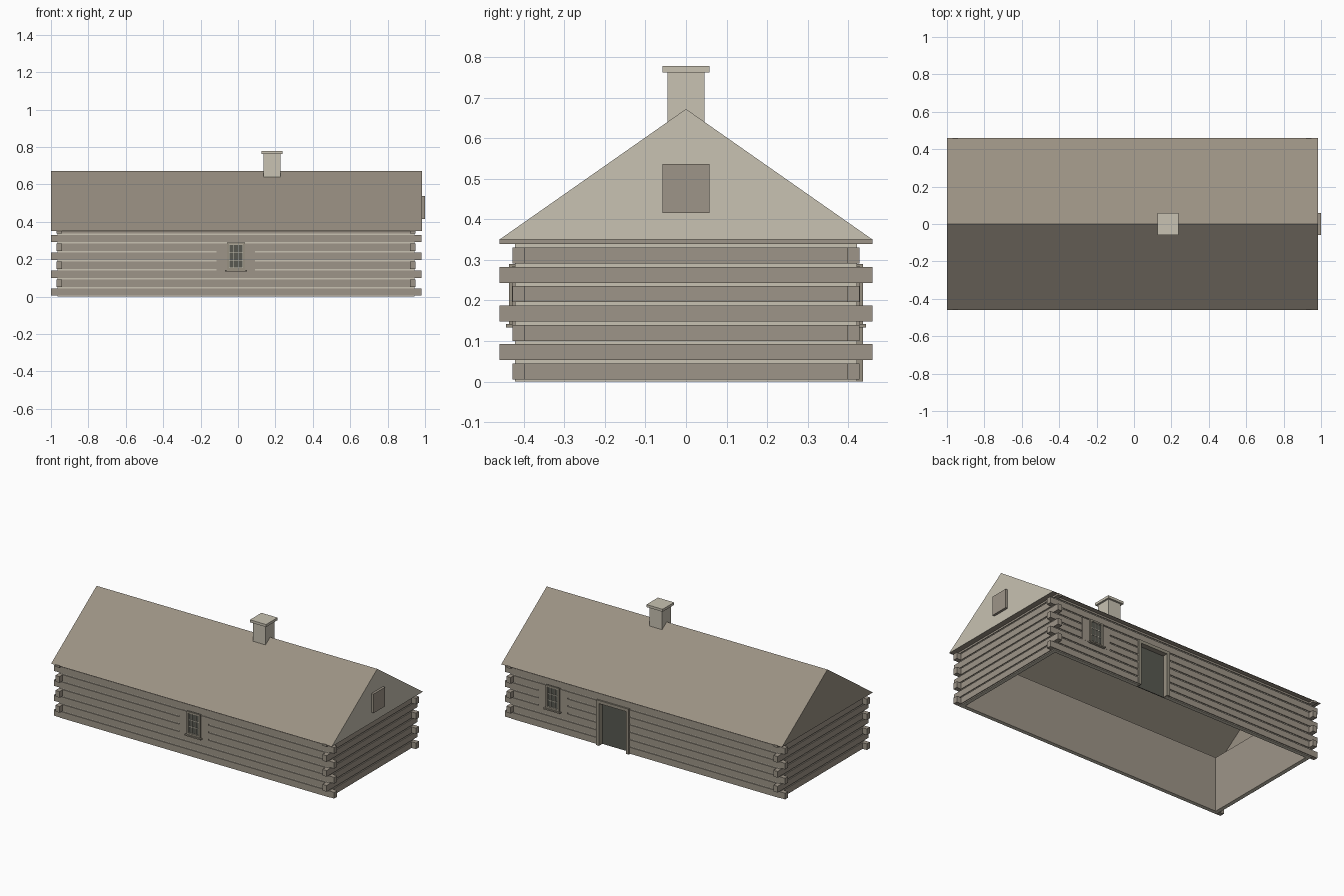
import bpy, bmesh
from mathutils import Matrix, Vector

cube = bpy.data.objects.get("Cube")
if cube:
    bpy.data.objects.remove(cube, do_unlink=True)


def material(name, *rgb):
    lin = [((c / 255 + 0.055) / 1.055) ** 2.4 for c in rgb] + [1.0]
    m = bpy.data.materials.new(name)
    m.use_nodes = True
    m.diffuse_color = lin
    m.node_tree.nodes["Principled BSDF"].inputs["Base Color"].default_value = lin
    return m


LOG = material("weathered log", 158, 149, 136)
LIGHT = material("pale mortar", 200, 194, 178)
ROOF = material("roof brown", 154, 145, 131)
TRIM = material("trim", 152, 145, 130)
DARK = material("dark glass and door", 88, 89, 81)


def finish(name, bm, *mats):
    me = bpy.data.meshes.new(name)
    bm.to_mesh(me)
    bm.free()
    for m in mats:
        me.materials.append(m)
    ob = bpy.data.objects.new(name, me)
    bpy.context.collection.objects.link(ob)
    return ob


def boxes(name, items, *mats):
    """One object from boxes given as (x0, x1, y0, y1, z0, z1)."""
    bm = bmesh.new()
    for x0, x1, y0, y1, z0, z1 in items:
        y0, y1 = sorted((y0, y1))
        size = Matrix.Diagonal((x1 - x0, y1 - y0, z1 - z0, 1))
        mid = Vector((x0 + x1, y0 + y1, z0 + z1)) / 2
        bmesh.ops.create_cube(bm, size=1, matrix=Matrix.Translation(mid) @ size)
    return finish(name, bm, *mats)


# Main dimensions
XL, XR = -0.97, 0.949          # outer faces of the end walls
Y = 0.428                      # outer face of the long walls
T = 0.03                       # log thickness
OX0, OX1, OY = -1.0, 0.98, 0.46  # projecting log ends
EAVE, RIDGE = 0.35, 0.672
STEP, LOG_H = 0.0477, 0.0395
DOOR0, DOOR1, DOOR_TOP = 0.10, 0.33, 0.29
IN = 0.006                     # mortar recess


def door_split(x0, x1):
    return [(x0, DOOR0 + 0.01), (DOOR1 - 0.01, x1)]


# Log courses, with every other course running past the corner
front, back, left, right = [], [], [], []
for k in range(8):
    z0 = 0.005 + k * STEP
    z1 = min(z0 + LOG_H, EAVE + 0.002)
    long_out = k % 2 == 0
    x0, x1 = (OX0, OX1) if long_out else (XL + T, XR - T)
    y = Y - T if long_out else OY
    front.append((x0, x1, -Y, T - Y, z0, z1))
    spans = door_split(x0, x1) if z1 < DOOR_TOP else [(x0, x1)]
    back += [(a, b, Y - T, Y, z0, z1) for a, b in spans]
    left.append((XR - T, XR, -y, y, z0, z1))
    right.append((XL, XL + T, -y, y, z0, z1))
for name, items in (("front_logs", front), ("back_logs", back),
                    ("left_logs", left), ("right_logs", right)):
    boxes(name, items, LOG)

# Mortar core between the logs, log coloured on the inside
cx0, cx1, cy, inner = XL + IN, XR - IN, Y - IN, Y - T - 0.001
core = [(cx0, cx1, -cy, -inner, 0, EAVE),
        (cx0, cx1, inner, cy, DOOR_TOP - 0.01, EAVE),
        (cx0, XL + T + 0.001, -inner, inner, 0, EAVE),
        (XR - T - 0.001, cx1, -inner, inner, 0, EAVE)]
core += [(a, b, inner, cy, 0, DOOR_TOP - 0.01) for a, b in door_split(cx0, cx1)]
mortar = boxes("mortar_core", core, LIGHT, LOG)
for p in mortar.data.polygons:
    out = p.center.x * p.normal.x + p.center.y * p.normal.y
    if out < 0 and abs(p.center.y) < inner + 0.001:
        p.material_index = 1


# Roof shell: two slopes and two gables, open underneath
RX0, RX1 = -1.0, 0.985
bm = bmesh.new()
ends = [[bm.verts.new((x, y, z)) for y, z in ((-OY, EAVE), (0, RIDGE), (OY, EAVE))]
        for x in (RX0, RX1)]
a, b = ends
bm.faces.new((a[0], b[0], b[1], a[1]))
bm.faces.new((a[1], b[1], b[2], a[2]))
bm.faces.new((a[0], a[1], a[2]))
bm.faces.new((b[2], b[1], b[0])).material_index = 1
bm.normal_update()
for f in bm.faces:
    if f.normal.dot(f.calc_center_median() - Vector((0, 0, EAVE))) < 0:
        f.normal_flip()
finish("roof", bm, ROOF, LIGHT)

# Soffits under the overhang
S = EAVE + 0.002
boxes("eave_soffits", [(RX0, RX1, s * cy, s * (OY - 0.003), EAVE, S) for s in (-1, 1)]
      + [(RX0, cx0, -cy, cy, EAVE, S), (cx1, RX1, -cy, cy, EAVE, S)], ROOF)

# Gable shutter
boxes("gable_shutter", [(RX1, 1.0, -0.058, 0.058, 0.415, 0.537)], LOG)

# Chimney
boxes("chimney", [(0.137, 0.227, -0.046, 0.046, 0.6, 0.763),
                  (0.125, 0.239, -0.058, 0.058, 0.762, 0.778)], LIGHT)


def window(name, cx, s):
    """Window on the long wall at y = s * Y."""
    w, z0, z1, bar = 0.048, 0.142, 0.29, 0.011
    boxes(name + "_surround", [(cx - 0.103, cx + 0.103, s * (Y - T), s * (Y + 0.0005),
                                z0 - 0.002, z1 - 0.006)], LOG)
    f0, f1 = s * (Y - 0.01), s * 0.436
    boxes(name + "_frame", [(cx - w, cx - w + bar, f0, f1, z0, z1),
                            (cx + w - bar, cx + w, f0, f1, z0, z1),
                            (cx - w, cx + w, f0, f1, z1 - bar, z1),
                            (cx - w, cx + w, f0, f1, z0, z0 + bar),
                            (cx - 0.058, cx + 0.058, f0, s * 0.444, 0.134, z0)], TRIM)
    boxes(name + "_glass", [(cx - w, cx + w, f0, s * 0.430, z0, z1)], DARK)
    # Glazing bars: a pale rim and a three by three grid
    g, h, t = w - bar, (z1 - z0) / 2 - bar, 0.002
    zc, p0, p1 = (z0 + z1) / 2, s * 0.429, s * 0.433
    bars = []
    for i in (-1, -1 / 3, 1 / 3, 1):
        bars.append((cx + i * g - t, cx + i * g + t, p0, p1, zc - h, zc + h))
        bars.append((cx - g, cx + g, p0, p1, zc + i * h - t, zc + i * h + t))
    boxes(name + "_bars", bars, LIGHT)


window("front_window", -0.011, -1)
window("back_window", 0.64, 1)

# Door set back inside its frame
J, F = 0.02, 0.436
boxes("door_frame", [(DOOR0, DOOR0 + J, inner, F, 0, DOOR_TOP),
                     (DOOR1 - J, DOOR1, inner, F, 0, DOOR_TOP),
                     (DOOR0 + J, DOOR1 - J, inner, F, DOOR_TOP - J, DOOR_TOP)], TRIM)
boxes("door", [(DOOR0 + J, DOOR1 - J, inner, inner + 0.005, 0, DOOR_TOP - J)], DARK)
